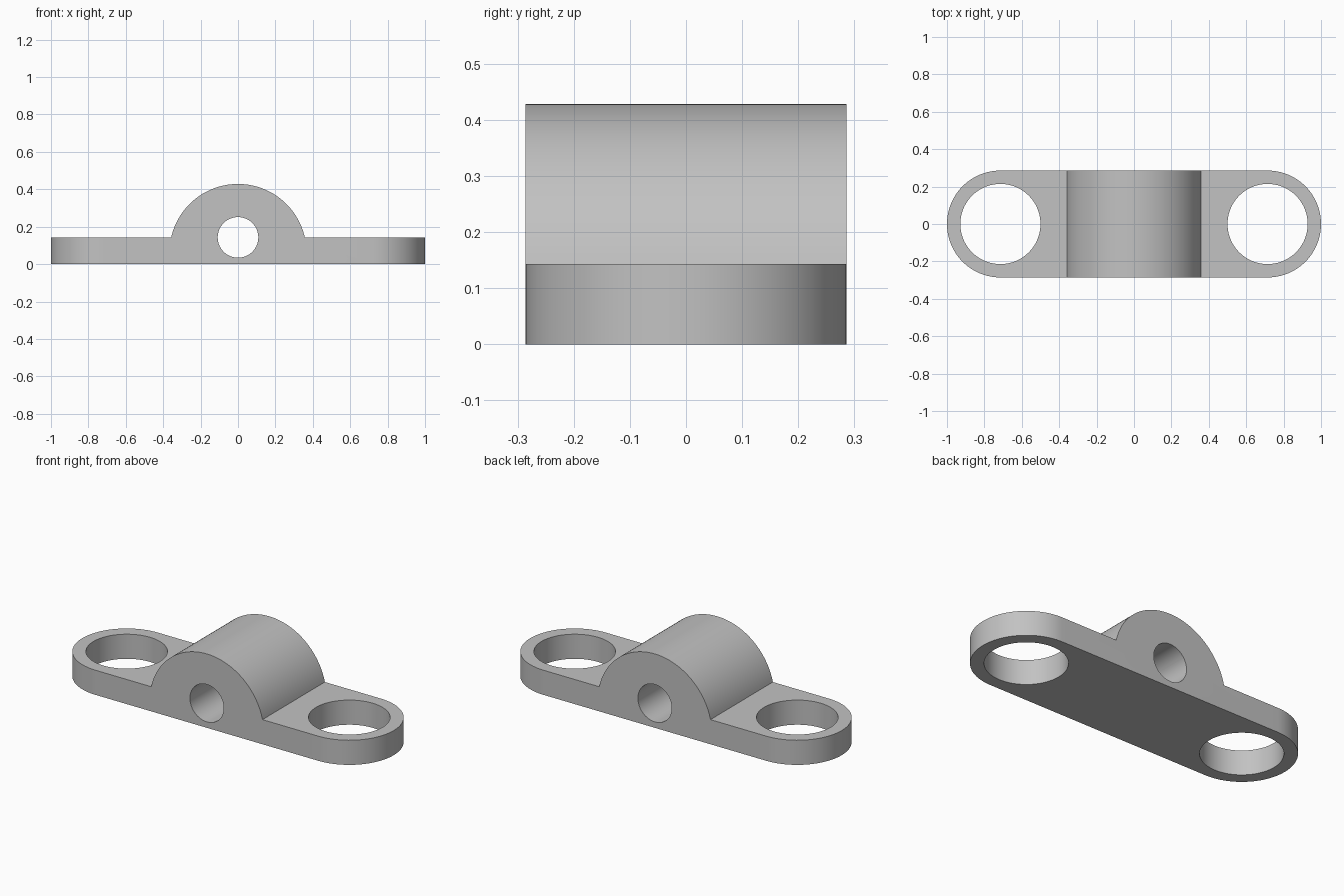
import bpy, bmesh
from math import sin, cos, pi, atan2, hypot, radians
from mathutils import Vector

default = bpy.data.objects.get("Cube")
if default:
    bpy.data.objects.remove(default, do_unlink=True)

U = 1 / 7                      # design unit: 14 long, 4 wide, 3 high, base 1 thick
LENGTH, WIDTH, HEIGHT, BASE = 7 * U, 2 * U, 3 * U, U
EYE_X = LENGTH - WIDTH         # centre of each rounded end
EYE_R, BORE_R = 1.5 * U, 0.76 * U
HUMP_X = 2.5 * U               # half width of the hump where it meets the base


def arc(cx, cy, r, start, end, n):
    """Points along an arc, both ends included."""
    return [(cx + r * cos(start + (end - start) * i / n),
             cy + r * sin(start + (end - start) * i / n)) for i in range(n + 1)]


def prism(name, outline, axis, low, high):
    """Extrude a closed outline along z (xy outline) or y (xz outline)."""
    bm = bmesh.new()
    if axis == 'Z':
        verts = [bm.verts.new((a, b, low)) for a, b in outline]
        step = Vector((0, 0, high - low))
    else:
        verts = [bm.verts.new((a, low, b)) for a, b in outline]
        step = Vector((0, high - low, 0))
    face = bm.faces.new(verts)
    top = bmesh.ops.extrude_face_region(bm, geom=[face])['geom']
    bmesh.ops.translate(bm, vec=step,
                        verts=[v for v in top if isinstance(v, bmesh.types.BMVert)])
    bmesh.ops.recalc_face_normals(bm, faces=bm.faces)
    mesh = bpy.data.meshes.new(name)
    bm.to_mesh(mesh)
    bm.free()
    obj = bpy.data.objects.new(name, mesh)
    bpy.context.collection.objects.link(obj)
    return obj


def carve(target, cutter, operation):
    """Apply a boolean and discard the cutter."""
    cutter.hide_render = True
    mod = target.modifiers.new(cutter.name, 'BOOLEAN')
    mod.operation, mod.solver, mod.object = operation, 'EXACT', cutter
    bpy.context.view_layer.objects.active = target
    bpy.ops.object.modifier_apply(modifier=mod.name)
    bpy.data.objects.remove(cutter, do_unlink=True)


# Front profile: flat base with a circular arc hump
rise = HEIGHT - BASE
hump_r = (HUMP_X ** 2 + rise ** 2) / (2 * rise)
hump_z = HEIGHT - hump_r
a0 = atan2(BASE - hump_z, HUMP_X)
over = LENGTH + 0.1
profile = [(-over, 0), (over, 0), (over, BASE)]
profile += arc(0, hump_z, hump_r, a0, pi - a0, 64)
profile += [(-over, BASE)]
bracket = prism("mounting_bracket", profile, 'Y', -0.5, 0.5)

# Trim to a plan with rounded ends
plan = arc(EYE_X, 0, WIDTH, -pi / 2, pi / 2, 48)
plan += arc(-EYE_X, 0, WIDTH, pi / 2, 3 * pi / 2, 48)
carve(bracket, prism("plan_trim", plan, 'Z', -0.2, 0.8), 'INTERSECT')

# Two bolt eyes through the base, one bore through the hump
for side in (-1, 1):
    ring = arc(side * EYE_X, 0, EYE_R, 0, 2 * pi, 96)[:-1]
    carve(bracket, prism("eye_cutter", ring, 'Z', -0.2, 0.8), 'DIFFERENCE')
ring = arc(0, BASE, BORE_R, 0, 2 * pi, 64)[:-1]
carve(bracket, prism("bore_cutter", ring, 'Y', -0.6, 0.6), 'DIFFERENCE')

# Plain grey finish
grey = bpy.data.materials.new("plain_grey")
grey.use_nodes = True
colour = (0.54, 0.54, 0.54, 1)
grey.diffuse_color = colour
grey.node_tree.nodes["Principled BSDF"].inputs["Base Color"].default_value = colour
bracket.data.materials.clear()
bracket.data.materials.append(grey)

# Smooth curves, crisp edges
bpy.ops.object.select_all(action='DESELECT')
bracket.select_set(True)
bpy.context.view_layer.objects.active = bracket
bpy.ops.object.shade_smooth_by_angle(angle=radians(30))
